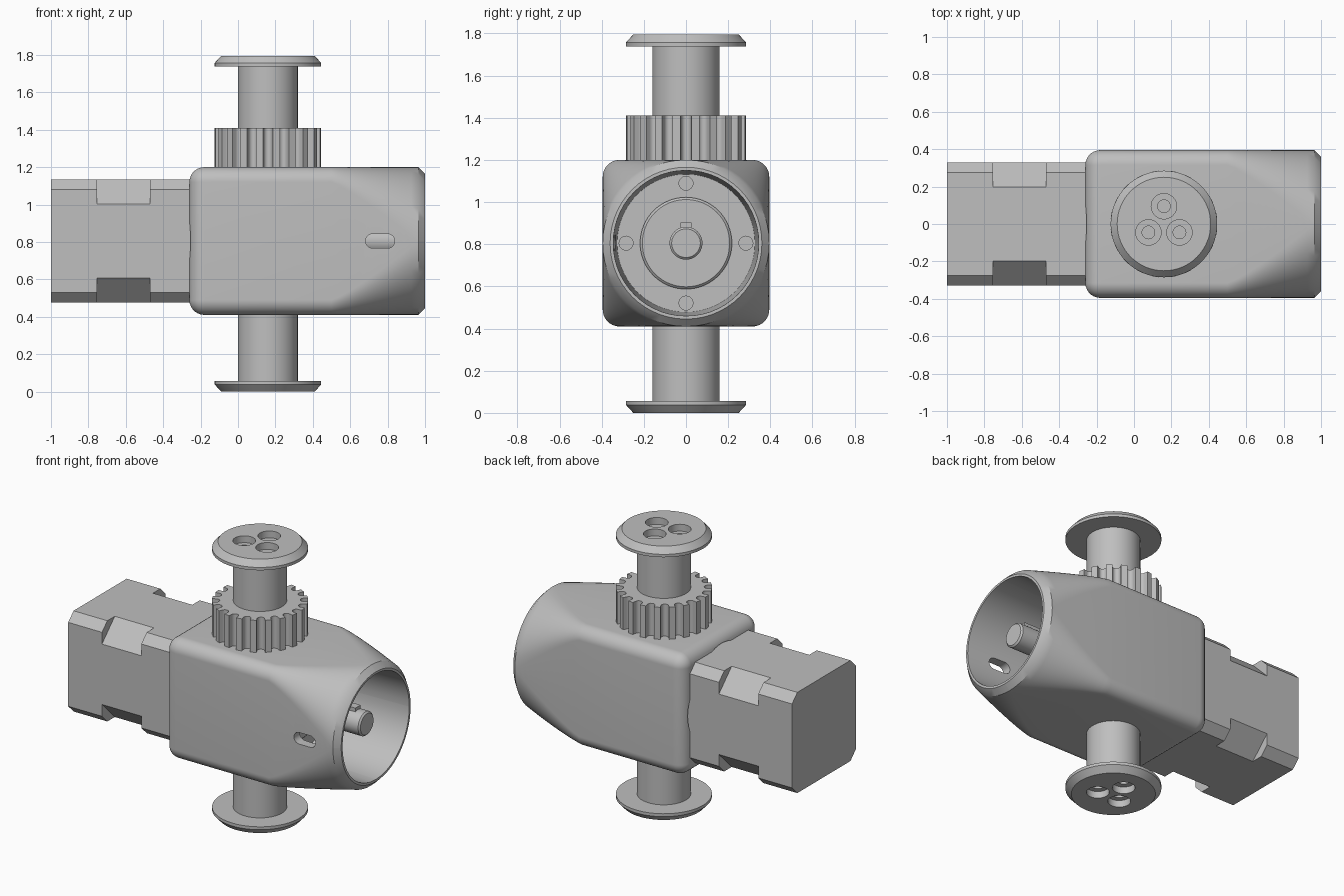
import bpy, bmesh, math
from math import sin, cos, pi

if "Cube" in bpy.data.objects:
    bpy.data.objects.remove(bpy.data.objects["Cube"])

CZ = 0.805          # height of the main axis
SX = 0.16           # x of the vertical spool
H = 0.395           # half width of the housing

grey = bpy.data.materials.new("machined grey")
grey.diffuse_color = (0.52, 0.52, 0.52, 1)
grey.use_nodes = True
grey.node_tree.nodes["Principled BSDF"].inputs["Base Color"].default_value = grey.diffuse_color


def loft(name, rings):
    """Closed solid through rings of equal point count, capped at both ends."""
    bm = bmesh.new()
    vs = [[bm.verts.new(p) for p in ring] for ring in rings]
    n = len(vs[0])
    for a, b in zip(vs, vs[1:]):
        for i in range(n):
            j = (i + 1) % n
            bm.faces.new((a[i], a[j], b[j], b[i]))
    bm.faces.new(vs[0][::-1])
    bm.faces.new(vs[-1])
    bmesh.ops.remove_doubles(bm, verts=bm.verts, dist=1e-5)
    bmesh.ops.recalc_face_normals(bm, faces=bm.faces)
    me = bpy.data.meshes.new(name)
    bm.to_mesh(me)
    bm.free()
    me.materials.append(grey)
    ob = bpy.data.objects.new(name, me)
    bpy.context.collection.objects.link(ob)
    return ob


def lathe_z(name, prof, cx=SX, cy=0.0, n=64):
    return loft(name, [[(cx + r * cos(2 * pi * i / n), cy + r * sin(2 * pi * i / n), h)
                        for i in range(n)] for r, h in prof])


def lathe_x(name, prof, cy=0.0, cz=CZ, n=64):
    return loft(name, [[(h, cy + r * cos(2 * pi * i / n), cz + r * sin(2 * pi * i / n))
                        for i in range(n)] for r, h in prof])


def activate(ob):
    bpy.ops.object.select_all(action='DESELECT')
    ob.select_set(True)
    bpy.context.view_layer.objects.active = ob


def cut(ob, cutters):
    activate(ob)
    for c in cutters:
        m = ob.modifiers.new("cut", 'BOOLEAN')
        m.operation, m.solver, m.object = 'DIFFERENCE', 'EXACT', c
        bpy.ops.object.modifier_apply(modifier=m.name)
        bpy.data.objects.remove(c)


def smooth(ob, deg=30):
    activate(ob)
    bpy.ops.object.shade_smooth_by_angle(angle=math.radians(deg))


def section(x, half, r, k=14):
    """Rounded square across the main axis."""
    pts = []
    for q in range(4):
        a0 = q * pi / 2
        sy = 1 if q in (0, 3) else -1
        sz = 1 if q < 2 else -1
        for i in range(k + 1):
            a = a0 + i * pi / 2 / k
            pts.append((x, sy * (half - r) + r * cos(a), CZ + sz * (half - r) + r * sin(a)))
    return pts


# Housing: rounded block flowing into a round mouth, then back in along the bore
R, FLOOR = 0.08, 0.45
rings = []
for i in range(8):
    t = i / 7 * pi / 2
    s = max(sin(t), 0.01)
    rings.append(section(-0.26 + R * (1 - cos(t)), H - R + R * s, R * s))
for i in range(13):
    t = i / 12
    rings.append(section(0.5 + 0.465 * t, H, R + (H - R - 0.001) * t ** 1.2))
for x, r in ((1.0, 0.36), (1.0, 0.345), (FLOOR, 0.327)):
    rings.append(section(x, r, r - 0.001))
housing = loft("housing", rings)

# Rear recess, side slot and four bolt holes in the bore floor
slot = []
for y in (-0.6, -0.2):
    slot.append([(0.76 + (0.04 if abs(i) < 9 else -0.04) + 0.038 * cos(a), y, CZ + 0.038 * sin(a))
                 for i, a in [(j, j * pi / 16) for j in range(-8, 9)]
                 + [(9, pi / 2 + j * pi / 16) for j in range(17)]])
cutters = [lathe_x("recess_cutter", [(0.345, -0.4), (0.345, -0.2)]), loft("slot_cutter", slot)]
for q in range(4):
    a = q * pi / 2
    cutters.append(lathe_x("bolt_cutter", [(0.033, FLOOR - 0.06), (0.033, FLOOR + 0.05)],
                           0.284 * cos(a), CZ + 0.284 * sin(a), 24))
cut(housing, cutters)
smooth(housing)

# Pilot disc, drive shaft and key inside the mouth
smooth(lathe_x("pilot_disc", [(0.218, FLOOR - 0.02), (0.218, FLOOR + 0.02), (0.207, FLOOR + 0.03)]))
smooth(lathe_x("drive_shaft", [(0.078, FLOOR - 0.02), (0.078, 0.925), (0.068, 0.935)], n=40))
loft("shaft_key", [[(x, -0.027, CZ + 0.04), (x, 0.027, CZ + 0.04),
                    (x, 0.027, CZ + 0.097), (x, -0.027, CZ + 0.097)] for x in (FLOOR + 0.1, 0.87)])


# Motor: chamfered square bar with deeper corner cuts in the middle
def octagon(x, c, h=0.33):
    d = h - c
    return [(x, y, CZ + z) for y, z in ((h, -d), (h, d), (d, h), (-d, h),
                                        (-h, d), (-h, -d), (-d, -h), (d, -h))]


A, B = 0.055, 0.132
motor = loft("motor", [octagon(x, c) for x, c in ((-1.0, A), (-0.755, A), (-0.755, B),
                                                  (-0.47, B), (-0.47, A), (-0.2, A))])
bm = bmesh.new()
bm.from_mesh(motor.data)
bmesh.ops.delete(bm, geom=[f for f in bm.faces if f.calc_area() < 1e-7], context='FACES_ONLY')
bm.to_mesh(motor.data)
bm.free()

# Spool: vertical stem with a bevelled flange at each end
T = 1.795
half = [(0.25, 0.0), (0.285, 0.038), (0.285, 0.057), (0.16, 0.057)]
spool = lathe_z("spool", half + [(r, T - h) for r, h in reversed(half)])
holes = []
for x, y in ((0, 0.095), (-0.083, -0.045), (0.083, -0.045)):
    for z, d in ((0, 1), (T, -1)):
        holes.append(lathe_z("counterbore_cutter", [(0.068, z - 0.05 * d), (0.068, z + 0.045 * d)],
                             SX + x, y, 32))
        holes.append(lathe_z("hole_cutter", [(0.034, z - 0.05 * d), (0.034, z + 0.2 * d)],
                             SX + x, y, 24))
cut(spool, holes)
smooth(spool)

# Gear: twenty teeth with round valleys
N, V = 20, 0.023
outline = []
for t in range(N):
    a = 2 * pi * t / N
    local = [(0.285, -V - 0.003)]
    local += [(0.262 - V * sin(b), -V * cos(b)) for b in [i * pi / 8 for i in range(9)]]
    local += [(0.285, V + 0.003)]
    outline += [(SX + r * cos(a) - s * sin(a), r * sin(a) + s * cos(a)) for r, s in local]
gear = loft("gear", [[(x, y, z) for x, y in outline] for z in (1.18, 1.41)])
smooth(gear)
